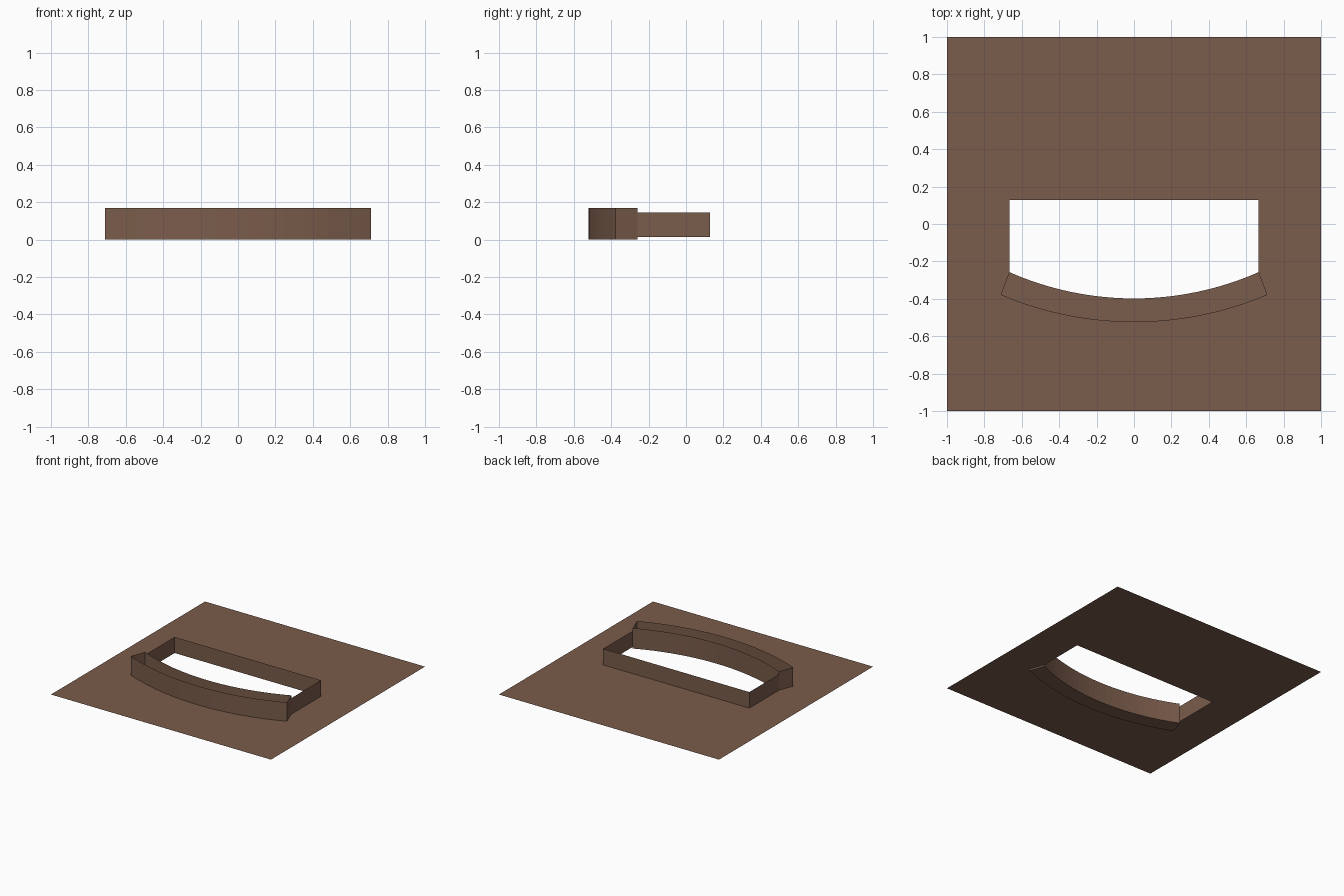
import bpy, bmesh, math

if "Cube" in bpy.data.objects:
    bpy.data.objects.remove(bpy.data.objects["Cube"])

PLANE_Z = 0.013      # level of the flat sheet
RIM_Z = 0.145        # top of the straight rim
BOX_Z = 0.168        # top of the curved trough
SEG = 24

mat = bpy.data.materials.new("warm brown")
mat.diffuse_color = (0.195, 0.107, 0.070, 1)
mat.use_nodes = True
mat.node_tree.nodes["Principled BSDF"].inputs["Base Color"].default_value = mat.diffuse_color


def make_object(name, bm):
    me = bpy.data.meshes.new(name)
    bm.to_mesh(me)
    bm.free()
    me.materials.append(mat)
    ob = bpy.data.objects.new(name, me)
    bpy.context.collection.objects.link(ob)
    return ob


def arc(half, y_end, y_mid):
    """Circular arc bowing to -y, from -half to +half in x."""
    sag = y_end - y_mid
    r = (half * half + sag * sag) / (2 * sag)
    a = math.asin(half / r)
    return [(r * math.sin(t), y_mid + r - r * math.cos(t))
            for t in (a * (2 * i / SEG - 1) for i in range(SEG + 1))]


def wall(bm, pts, z0, z1, closed=False):
    low = [bm.verts.new((x, y, z0)) for x, y in pts]
    high = [bm.verts.new((x, y, z1)) for x, y in pts]
    n = len(pts)
    for i in range(n if closed else n - 1):
        j = (i + 1) % n
        bm.faces.new((low[i], low[j], high[j], high[i]))
    return low


inner = arc(0.665, -0.258, -0.398)
outer = arc(0.71, -0.378, -0.522)
back = [(0.665, 0.127), (-0.665, 0.127)]

# flat sheet with the opening cut out
bm = bmesh.new()
edges = []
for loop in ([(-1, -1), (1, -1), (1, 1), (-1, 1)],
             outer + [inner[-1]] + back + [inner[0]]):
    vs = [bm.verts.new((x, y, PLANE_Z)) for x, y in loop]
    edges += [bm.edges.new((vs[i], vs[(i + 1) % len(vs)])) for i in range(len(vs))]
bmesh.ops.triangle_fill(bm, edges=edges, use_beauty=True, use_dissolve=False,
                        normal=(0, 0, 1))
for f in bm.faces:
    f.normal_update()
    if f.normal.z < 0:
        f.normal_flip()
make_object("flat_sheet", bm)

# straight rim on the sides and back of the opening
bm = bmesh.new()
wall(bm, [inner[-1]] + back + [inner[0]], PLANE_Z, RIM_Z)
make_object("opening_rim", bm)

# curved open trough along the front of the opening
bm = bmesh.new()
low = wall(bm, outer + inner[::-1], 0, BOX_Z, closed=True)
n = len(low)
for i in range(SEG):
    bm.faces.new((low[i], low[n - 1 - i], low[n - 2 - i], low[i + 1]))
make_object("front_trough", bm)
